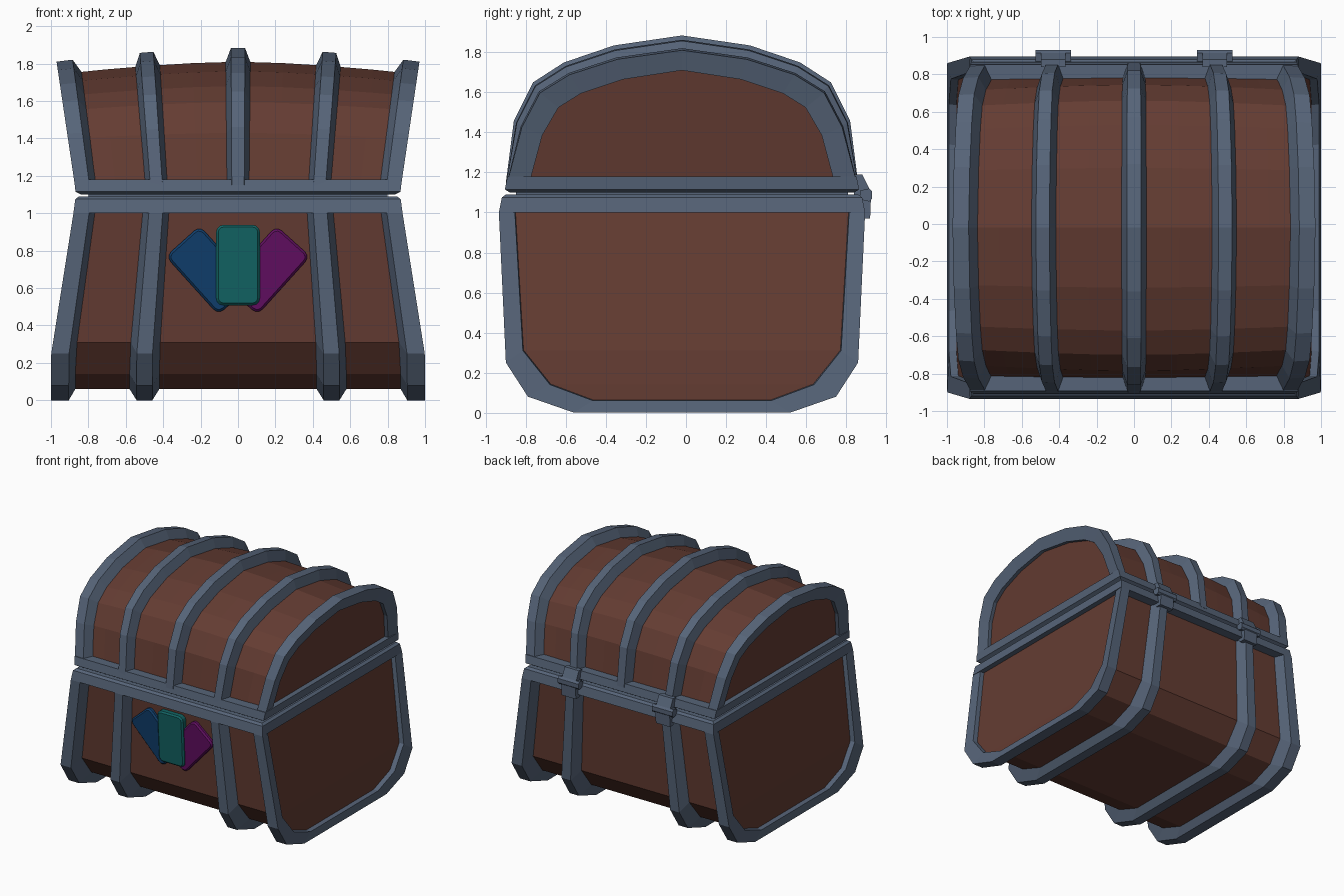
import bpy, bmesh, math

if "Cube" in bpy.data.objects:
    bpy.data.objects.remove(bpy.data.objects["Cube"])

CY = -0.02      # chest centre line in y (hinges stick out behind)
LID = 1.1       # height where the lid starts


def material(name, rgb):
    m = bpy.data.materials.new(name)
    m.diffuse_color = (*rgb, 1)
    m.use_nodes = True
    m.node_tree.nodes["Principled BSDF"].inputs["Base Color"].default_value = m.diffuse_color
    return m


WOOD = material("brown wood", (0.127, 0.045, 0.032))
METAL = material("blue grey metal", (0.093, 0.127, 0.188))
BLUE = material("blue", (0.005, 0.048, 0.15))
TEAL = material("teal", (0.006, 0.127, 0.127))
PURPLE = material("purple", (0.12, 0.0045, 0.12))


def finish(name, bm, mat):
    bmesh.ops.recalc_face_normals(bm, faces=bm.faces)
    me = bpy.data.meshes.new(name)
    bm.to_mesh(me)
    bm.free()
    me.materials.append(mat)
    ob = bpy.data.objects.new(name, me)
    bpy.context.collection.objects.link(ob)
    return ob


def strip_cap(bm, row):
    """Close a mirror-symmetric outline with horizontal strips."""
    n = len(row)
    for i in range(n // 2):
        quad = list(dict.fromkeys([row[i], row[i + 1], row[n - 2 - i], row[n - 1 - i]]))
        if len(quad) > 2:
            bm.faces.new(quad)


def stack(name, loops, mat):
    """Solid from a stack of equal-length closed loops."""
    bm = bmesh.new()
    rows = [[bm.verts.new(p) for p in loop] for loop in loops]
    n = len(rows[0])
    for a, b in zip(rows, rows[1:]):
        for i in range(n):
            j = (i + 1) % n
            bm.faces.new((a[i], a[j], b[j], b[i]))
    bm.faces.new(rows[0])
    bm.faces.new(rows[-1])
    return finish(name, bm, mat)


# Half profiles (y from centre, z): outer = metal surface, inner = wood surface
BASE_OUT = [(0.54, 0), (0.77, 0.08), (0.88, 0.25), (0.915, 1.0)]
BASE_IN = [(0.445, 0.06), (0.66, 0.14), (0.795, 0.31), (0.835, 1.0)]
LID_OUT = [(0.0, 0.785), (0.34, 0.735), (0.59, 0.65), (0.745, 0.55), (0.84, 0.36), (0.88, 0.05)]
LID_IN = [(0.0, 0.71), (0.32, 0.66), (0.55, 0.58), (0.68, 0.495), (0.765, 0.33), (0.805, 0.05)]


def base_point(u, y, z):
    s = 1 - 0.158 * max(0, z - 0.24)
    return (u * s, CY + y, z)


def lid_point(u, y, h):
    drop = 0.095 * abs(u) ** 1.6          # arch sinks toward the ends
    y *= 1 - 0.5 * drop * min(1, h / 0.36)
    h *= 1 - drop
    return (u * (0.865 + 0.148 * h), CY + y, LID + h)


def section(kind, u, t):
    """Profile at width u; t = 0 on the wood, 1 on the outer metal."""
    inner, outer, fn = (BASE_IN, BASE_OUT, base_point) if kind == "base" else (LID_IN, LID_OUT, lid_point)
    half = [(a[0] + (b[0] - a[0]) * t, a[1] + (b[1] - a[1]) * t) for a, b in zip(inner, outer)]
    if kind == "lid":
        half[0] = (0.0, half[0][1])
        left = half[:0:-1]
    else:
        left = half[::-1]
    return [fn(u, -y, z) for y, z in left] + [fn(u, y, z) for y, z in half]


def wood_body(name, kind, us):
    bm = bmesh.new()
    rows = [[bm.verts.new(p) for p in section(kind, u, 0)] for u in us]
    n = len(rows[0])
    for a, b in zip(rows, rows[1:]):
        for i in range(n):
            j = (i + 1) % n
            bm.faces.new((a[i], a[j], b[j], b[i]))
    strip_cap(bm, rows[0])
    strip_cap(bm, rows[-1])
    return finish(name, bm, WOOD)


def band(name, kind, cross):
    """Metal strap: closed cross-section (u, t) swept along the profile."""
    bm = bmesh.new()
    rows = [[bm.verts.new(p) for p in section(kind, u, t)] for u, t in cross]
    m, n = len(rows), len(rows[0])
    for k in range(m):
        a, b = rows[k], rows[(k + 1) % m]
        for i in range(n - 1):
            bm.faces.new((a[i], a[i + 1], b[i + 1], b[i]))
    bm.faces.new([r[0] for r in rows])
    bm.faces.new([r[-1] for r in rows])
    return finish(name, bm, METAL)


def strap(u, top, foot):
    return [(u - foot, -0.15), (u - foot * 0.97, 0), (u - top, 1), (u + top, 1), (u + foot * 0.97, 0), (u + foot, -0.15)]


# Wooden bodies
wood_body("base_wood", "base", [-0.95, 0.95])
wood_body("lid_wood", "lid", [-0.95, -0.75, -0.5, -0.25, 0, 0.25, 0.5, 0.75, 0.95])

# Metal straps and end frames
band("lid_strap_middle", "lid", strap(0, 0.038, 0.07))
for sgn, side in ((-1, "left"), (1, "right")):
    band("base_strap_" + side, "base", strap(0.5 * sgn, 0.042, 0.082))
    band("lid_strap_" + side, "lid", strap(0.5 * sgn, 0.037, 0.07))
    base_end = [(0.86, -0.15), (0.87, 0), (0.905, 1), (1, 1), (0.99, 0), (0.94, -0.05)]
    lid_end = [(0.86, -0.3), (0.87, 0), (0.91, 1), (1, 1), (0.985, -0.5), (0.93, -0.5)]
    band("base_end_frame_" + side, "base", [(u * sgn, t) for u, t in base_end])
    band("lid_end_frame_" + side, "lid", [(u * sgn, t) for u, t in lid_end])


# Rims where lid and base meet
def rect(hx, hy, z):
    return [(sx * hx, CY + sy * hy, z) for sx, sy in ((-1, -1), (1, -1), (1, 1), (-1, 1))]


stack("base_rim", [rect(0.88, 0.915, 1.0), rect(0.87, 0.90, 1.075), rect(0.85, 0.88, 1.09)], METAL)
stack("lid_rim", [rect(0.84, 0.86, 1.1), rect(0.869, 0.885, 1.115), rect(0.876, 0.872, 1.18)], METAL)
stack("rim_seam", [rect(0.80, 0.83, 1.08), rect(0.80, 0.83, 1.11)], METAL)

# Hinges on the back: narrow leaf plus a wider barrel
LEAF = [(0.87, 0.97), (0.92, 0.97), (0.925, 1.1), (0.88, 1.19), (0.84, 1.19), (0.84, 1.0)]
BARREL = [(0.87, 1.065), (0.915, 1.055), (0.93, 1.07), (0.93, 1.105), (0.915, 1.12), (0.87, 1.11)]
for sgn, side in ((-1, "left"), (1, "right")):
    for part, prof, hw in (("leaf", LEAF, 0.065), ("barrel", BARREL, 0.095)):
        stack(f"hinge_{part}_{side}", [[(0.432 * sgn + d, y, z) for y, z in prof] for d in (-hw, hw)], METAL)


# Three rounded plaques on the front
def plaque(name, cx, cz, w, h, angle, y, mat):
    loops = []
    for depth, inset in ((0.03, 0), (-0.008, 0), (-0.02, 0.012)):
        r, loop = 0.04, []
        for q, (sx, sz) in enumerate(((1, 1), (-1, 1), (-1, -1), (1, -1))):
            for k in range(4):
                a = math.pi / 2 * (q + k / 3)
                px = sx * (w / 2 - r) + (r - inset) * math.cos(a)
                pz = sz * (h / 2 - r) + (r - inset) * math.sin(a)
                x = cx + px * math.cos(angle) - pz * math.sin(angle)
                z = cz + px * math.sin(angle) + pz * math.cos(angle)
                loop.append((x, y + depth - 0.058 * (z - 0.72), z))
        loops.append(loop)
    return stack(name, loops, mat)


TILT = math.radians(42)
plaque("plaque_left", -0.155, 0.695, 0.245, 0.42, TILT, -0.85, BLUE)
plaque("plaque_right", 0.155, 0.695, 0.245, 0.42, -TILT, -0.85, PURPLE)
plaque("plaque_middle", 0, 0.723, 0.235, 0.43, 0, -0.868, TEAL)
